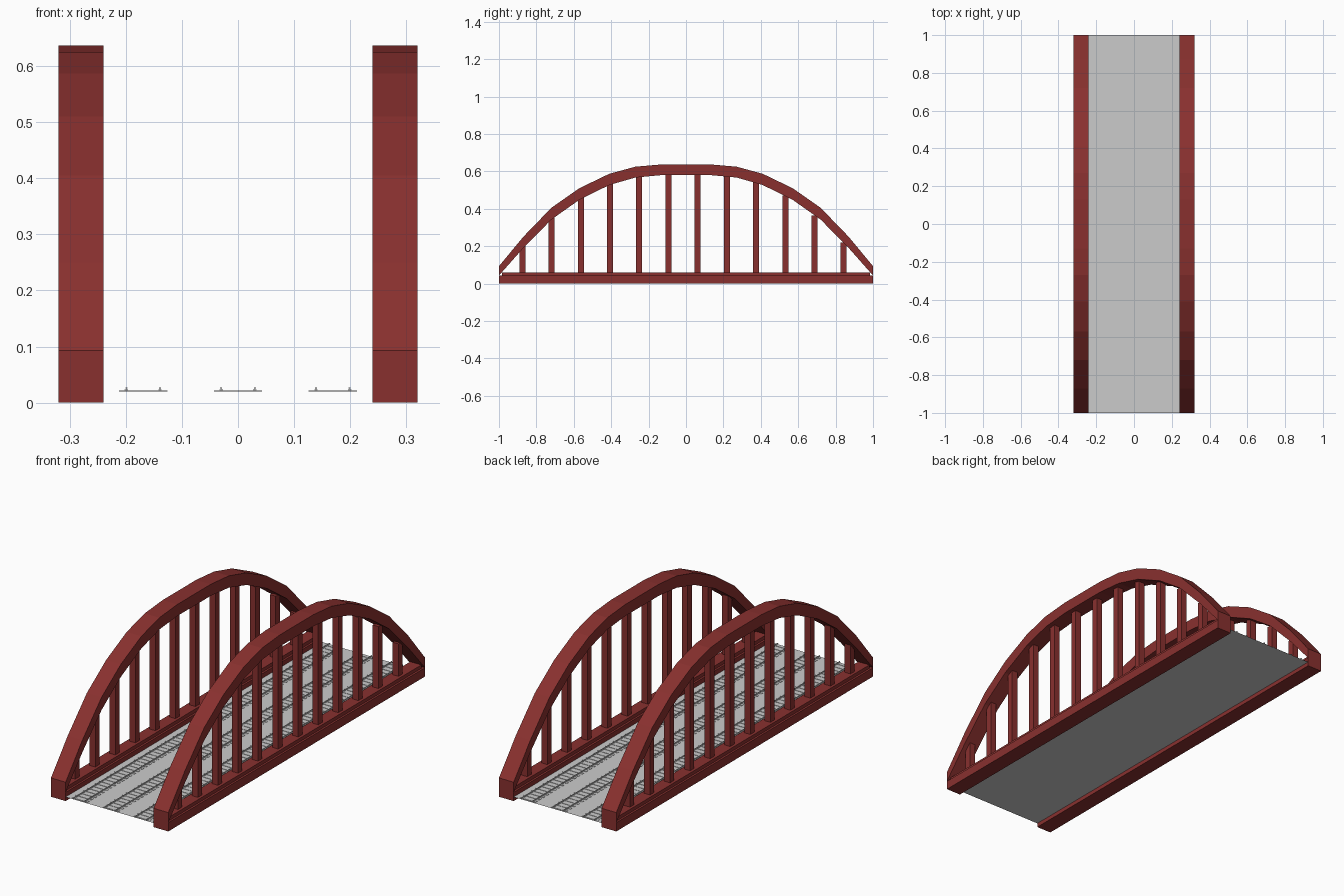
import bpy

if "Cube" in bpy.data.objects:
    bpy.data.objects.remove(bpy.data.objects["Cube"])

red = bpy.data.materials.new("dark_red")
red.diffuse_color = (0.25, 0.03, 0.028, 1)
red.use_nodes = True
red.node_tree.nodes["Principled BSDF"].inputs["Base Color"].default_value = red.diffuse_color


def make(name, verts, faces, mat=None):
    mesh = bpy.data.meshes.new(name)
    mesh.from_pydata(verts, [], faces)
    mesh.update()
    ob = bpy.data.objects.new(name, mesh)
    bpy.context.collection.objects.link(ob)
    if mat:
        mesh.materials.append(mat)
    return ob


def boxes(name, items, mat=None):
    """One mesh from a list of (x0, x1, y0, y1, z0, z1) boxes."""
    verts, faces = [], []
    for x0, x1, y0, y1, z0, z1 in items:
        b = len(verts)
        verts += [(x0, y0, z0), (x1, y0, z0), (x1, y1, z0), (x0, y1, z0),
                  (x0, y0, z1), (x1, y0, z1), (x1, y1, z1), (x0, y1, z1)]
        quads = [(3, 2, 1, 0), (4, 5, 6, 7), (0, 1, 5, 4),
                 (1, 2, 6, 5), (2, 3, 7, 6), (3, 0, 4, 7)]
        faces += [tuple(b + i for i in q) for q in quads]
    return make(name, verts, faces, mat)


# Arch half profile: y, outer z, vertical thickness
half = [(-1, .093, .05), (-.87, .25, .06), (-.72, .405, .063), (-.57, .51, .062),
        (-.41, .587, .06), (-.27, .625, .058), (-.13, .637, .057)]
profile = half + [(-y, z, t) for y, z, t in reversed(half)]


def arch(name, x0, x1):
    verts, faces = [], []
    for y, z, t in profile:
        verts += [(x0, y, z - t), (x1, y, z - t), (x1, y, z), (x0, y, z)]
    n = len(profile)
    for i in range(n - 1):
        a = 4 * i
        for k in range(4):
            j = (k + 1) % 4
            faces.append((a + k, a + 4 + k, a + 4 + j, a + j)[::-1])
    e = 4 * (n - 1)
    faces += [(0, 1, 2, 3), (e + 3, e + 2, e + 1, e)]
    return make(name, verts, faces, red)


# Side trusses: girder, curb, arch and hangers
tops = [.22, .365, .47, .55, .585, .595]
tops += tops[::-1]
for side, s in (("left", -1), ("right", 1)):
    c = .28 * s
    boxes(side + "_girder", [(c - .04, c + .04, -1, 1, 0, .043)], red)
    boxes(side + "_curb", [(c - .03, c + .03, -.985, .985, .043, .06)], red)
    arch(side + "_arch", c - .04, c + .04)
    posts = []
    for i, top in enumerate(tops):
        y = -.875 + .1562 * i
        posts.append((c - .016, c + .016, y - .016, y + .016, .058, top))
    boxes(side + "_hangers", posts, red)

# Thin deck between the girders
make("deck", [(-.24, -1, .02), (.24, -1, .02), (.24, 1, .02), (-.24, 1, .02)],
     [(0, 1, 2, 3)])

# Three railway tracks: sleepers plus flanged rails
for name, c in (("left", -.169), ("middle", 0), ("right", .169)):
    count = 66
    step = 2 / count
    sleepers = []
    for i in range(count):
        y = -1 + step * (i + .5)
        sleepers.append((c - .043, c + .043, y - .007, y + .007, .0203, .022))
    boxes(name + "_sleepers", sleepers)
    rails = []
    for x in (c - .03, c + .03):
        rails += [(x - .003, x + .003, -1, 1, .022, .0232),
                  (x - .0007, x + .0007, -1, 1, .0232, .0255),
                  (x - .0018, x + .0018, -1, 1, .0255, .0272)]
    boxes(name + "_rails", rails)
